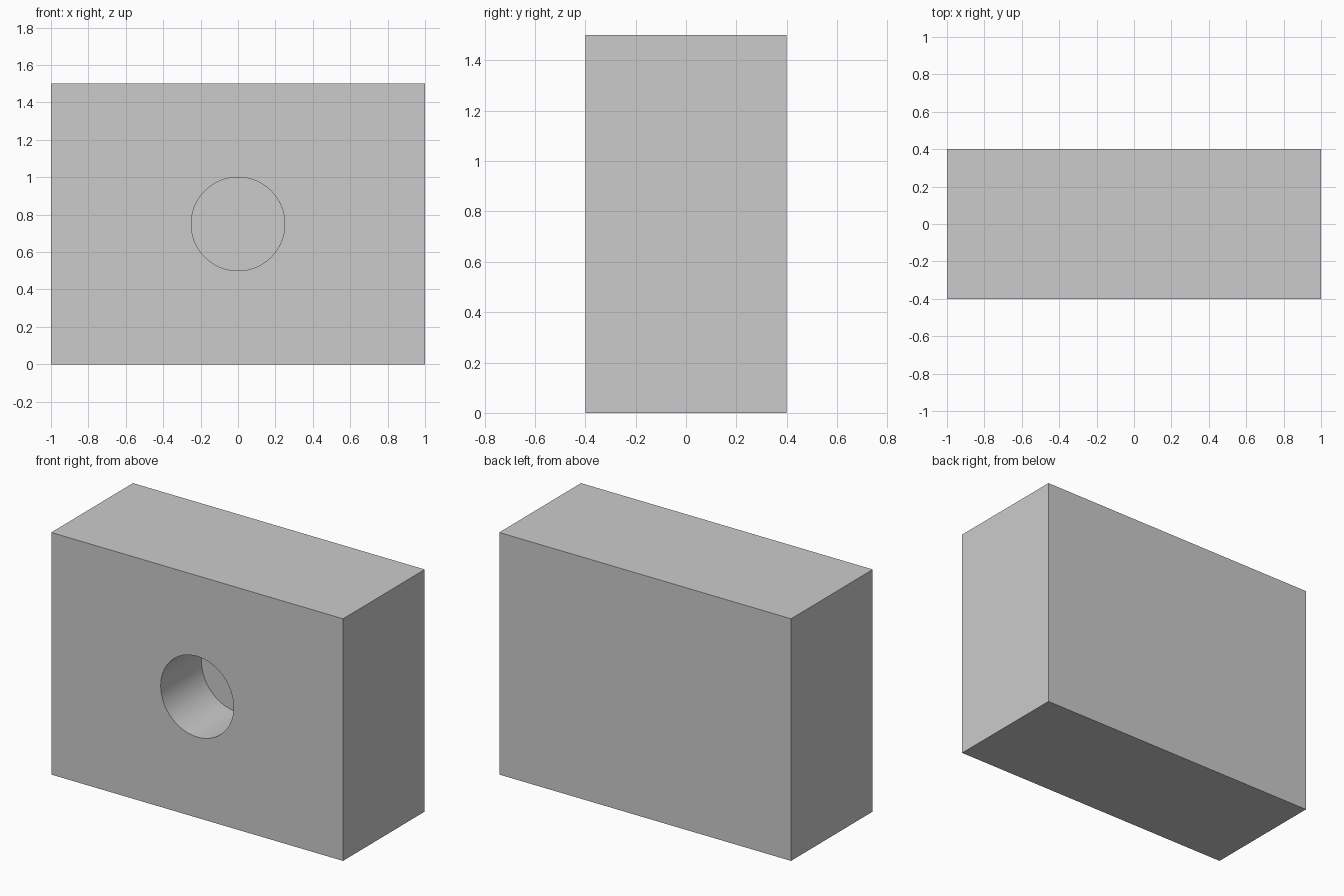
import bpy
import math

if "Cube" in bpy.data.objects:
    bpy.data.objects.remove(bpy.data.objects["Cube"])

WIDTH, DEPTH, HEIGHT = 2.0, 0.8, 1.5
HOLE_RADIUS, HOLE_DEPTH = 0.25, 0.4

# Solid block standing on the ground
bpy.ops.mesh.primitive_cube_add(size=1, location=(0, 0, HEIGHT / 2))
block = bpy.context.object
block.name = "block"
block.scale = (WIDTH, DEPTH, HEIGHT)
bpy.ops.object.transform_apply(location=False, rotation=False, scale=True)

# Round cutter, half buried in the front face
bpy.ops.mesh.primitive_cylinder_add(
    vertices=64, radius=HOLE_RADIUS, depth=2 * HOLE_DEPTH,
    location=(0, -DEPTH / 2, HEIGHT / 2), rotation=(math.pi / 2, 0, 0))
cutter = bpy.context.object
cutter.name = "hole_cutter"
cutter.hide_render = True

# Blind hole in the front
hole = block.modifiers.new("front_hole", 'BOOLEAN')
hole.operation = 'DIFFERENCE'
hole.solver = 'EXACT'
hole.object = cutter

bpy.ops.object.select_all(action='DESELECT')
block.select_set(True)
bpy.context.view_layer.objects.active = block
bpy.ops.object.modifier_apply(modifier=hole.name)
bpy.data.objects.remove(cutter, do_unlink=True)

# Smooth hole wall, crisp edges
bpy.ops.object.shade_smooth_by_angle(angle=math.radians(30))
